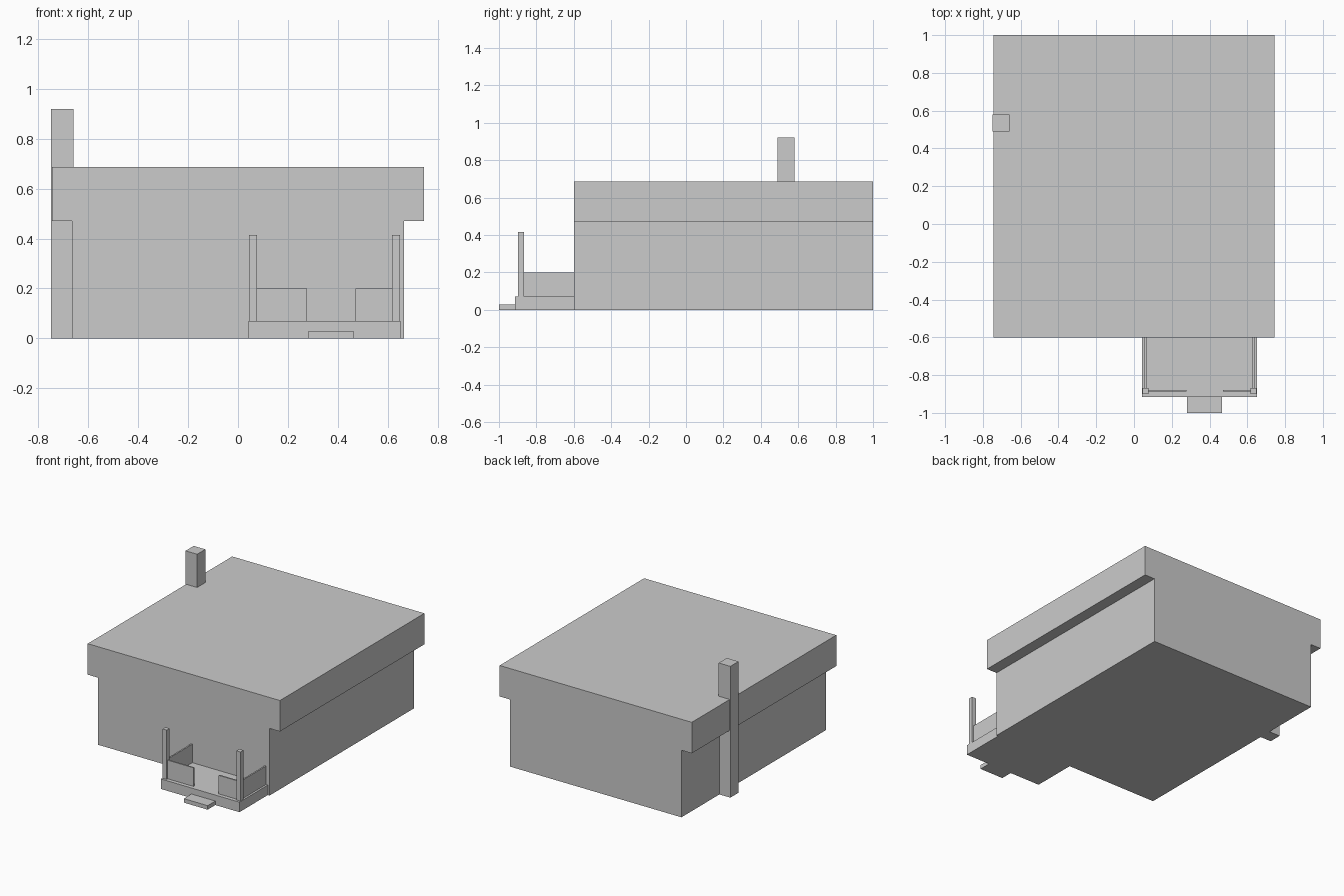
import bpy

cube = bpy.data.objects.get("Cube")
if cube:
    bpy.data.objects.remove(cube, do_unlink=True)

GREY = (0.6, 0.6, 0.6, 1.0)
mat = bpy.data.materials.new("plain_grey")
mat.use_nodes = True
mat.diffuse_color = GREY
mat.node_tree.nodes["Principled BSDF"].inputs["Base Color"].default_value = GREY


def box(name, x, y, z):
    """Add a box spanning the given (low, high) ranges."""
    spans = (x, y, z)
    bpy.ops.mesh.primitive_cube_add(size=1)
    obj = bpy.context.object
    obj.name = name
    for v in obj.data.vertices:
        v.co = [lo if c < 0 else hi for c, (lo, hi) in zip(v.co, spans)]
    obj.data.materials.append(mat)
    return obj


# House body with a thick flat roof overhanging both sides
FRONT, BACK, EAVES, DECK = -0.6, 1.0, 0.47, 0.07
box("house_walls", (-0.665, 0.665), (FRONT, BACK), (0, EAVES))
box("flat_roof", (-0.745, 0.745), (FRONT, BACK), (EAVES, 0.687))

# Chimney on the right wall, from the ground up through the roof edge
box("chimney", (-0.75, -0.66), (0.49, 0.58), (0, 0.92))

# Porch deck and entry step
box("porch_deck", (0.043, 0.652), (-0.915, FRONT), (0, DECK))
box("porch_step", (0.28, 0.465), (-1.0, -0.915), (0, 0.028))

# Posts and railings, mirrored about the porch centre line
CENTRE = 0.347
for side, s in (("right", -1), ("left", 1)):
    def across(a, b):
        return tuple(sorted((CENTRE + s * a, CENTRE + s * b)))
    box(f"{side}_porch_post", across(0.27, 0.302), (-0.899, -0.867), (DECK, 0.415))
    box(f"{side}_side_railing", across(0.281, 0.291), (-0.87, FRONT), (DECK, 0.2))
    # Opening between the front railings lines up with the step
    inner = 0.07 if s < 0 else 0.125
    box(f"{side}_front_railing", across(inner, 0.272), (-0.888, -0.878), (DECK, 0.2))
